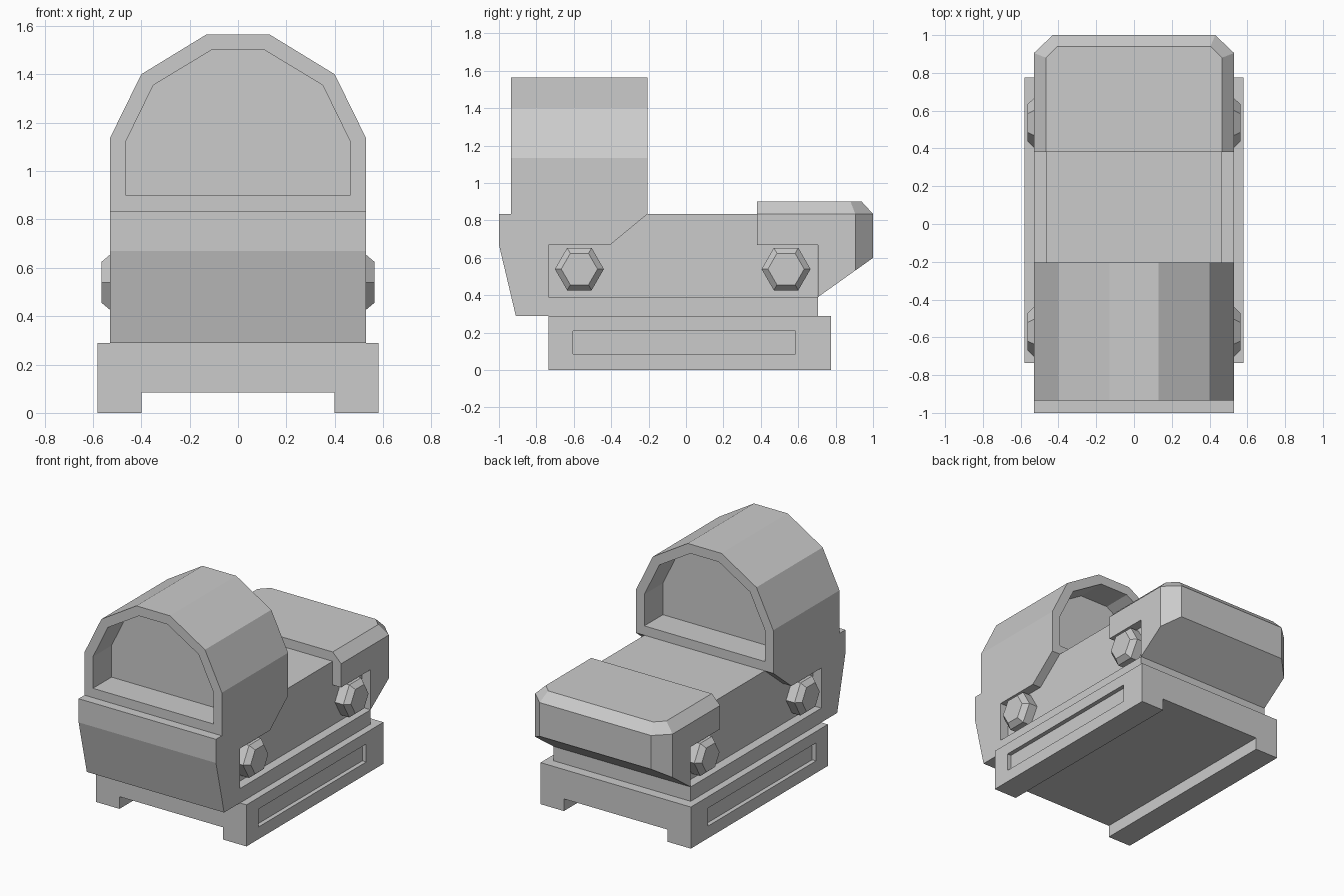
import bpy
import bmesh
from math import cos, sin, pi

cube = bpy.data.objects.get("Cube")
if cube:
    bpy.data.objects.remove(cube, do_unlink=True)

grey = bpy.data.materials.new("plain_grey")
grey.use_nodes = True
colour = (0.6, 0.6, 0.6, 1)
grey.diffuse_color = colour
grey.node_tree.nodes["Principled BSDF"].inputs["Base Color"].default_value = colour


def loft(name, rings):
    """Solid from matching rings of points, capped at both ends."""
    bm = bmesh.new()
    loops = [[bm.verts.new(p) for p in ring] for ring in rings]
    for a, b in zip(loops, loops[1:]):
        for i in range(len(a)):
            j = (i + 1) % len(a)
            bm.faces.new((a[i], a[j], b[j], b[i]))
    bm.faces.new(loops[0])
    bm.faces.new(loops[-1])
    bmesh.ops.recalc_face_normals(bm, faces=bm.faces)
    mesh = bpy.data.meshes.new(name)
    bm.to_mesh(mesh)
    bm.free()
    mesh.materials.append(grey)
    obj = bpy.data.objects.new(name, mesh)
    bpy.context.collection.objects.link(obj)
    return obj


def along_x(pts, x):
    return [(x, y, z) for y, z in pts]


def along_y(pts, y):
    return [(x, y, z) for x, z in pts]


def along_z(pts, z):
    return [(x, y, z) for x, y in pts]


def mirrored(half):
    """Close a right-hand outline with its mirror image."""
    return half + [(-u, v) for u, v in reversed(half)]


def rect(a0, a1, b0, b1):
    return [(a0, b0), (a1, b0), (a1, b1), (a0, b1)]


def cut(obj, cutter):
    mod = obj.modifiers.new("cut", "BOOLEAN")
    mod.operation = "DIFFERENCE"
    mod.solver = "EXACT"
    mod.object = cutter
    bpy.context.view_layer.objects.active = obj
    bpy.ops.object.modifier_apply(modifier=mod.name)
    bpy.data.objects.remove(cutter, do_unlink=True)


# Mounting rail with an open channel below and a slot in each side
rail_outline = mirrored([(0.4, 0.085), (0.4, 0), (0.58, 0), (0.58, 0.29)])
rail = loft("mounting_rail", [along_y(rail_outline, y) for y in (-0.735, 0.775)])
slot = rect(-0.605, 0.585, 0.085, 0.21)
for side in (-1, 1):
    cut(rail, loft("slot_cutter", [along_x(slot, side * x) for x in (0.55, 0.7)]))

# Full-width frame: front block and low plinth
frame = [(-1, 0.835), (-1, 0.67), (-0.91, 0.29), (0.705, 0.29), (0.705, 0.39),
         (-0.735, 0.39), (-0.735, 0.67), (-0.405, 0.67), (-0.205, 0.835)]
loft("body_frame", [along_x(frame, x) for x in (-0.53, 0.53)])

# Narrower core between the side recesses
core = rect(-0.8, 0.704, 0.32, 0.835)
loft("body_core", [along_x(core, x) for x in (-0.465, 0.465)])

# Rear block, chamfered above and notched below
block_plan = mirrored([(0.53, 0.38), (0.53, 0.905), (0.43, 1.0)])
block_top = mirrored([(0.465, 0.38), (0.465, 0.88), (0.405, 0.94)])
block = loft("rear_block", [along_z(block_plan, 0.3), along_z(block_plan, 0.835),
                            along_z(block_top, 0.9)])
notch = [(0.3, 0.2), (0.3, 0.67), (0.705, 0.67), (0.705, 0.39), (1.1, 0.671), (1.1, 0.2)]
cut(block, loft("notch_cutter", [along_x(notch, x) for x in (-0.7, 0.7)]))

# Hood with a recessed pane at each end
outer = mirrored([(0.53, 0.835), (0.53, 1.135), (0.4, 1.4), (0.13, 1.565)])
inner = mirrored([(0.465, 0.9), (0.465, 1.12), (0.35, 1.355), (0.11, 1.5)])
loft("hood", [along_y(inner, -0.73), along_y(inner, -0.935), along_y(outer, -0.935),
              along_y(outer, -0.205), along_y(inner, -0.205), along_y(inner, -0.41)])


# Chamfered hexagonal bolts
def hexagon(y, r):
    return [(y + r * cos(i * pi / 3), 0.54 + r * sin(i * pi / 3)) for i in range(6)]


for side, hand in ((1, "left"), (-1, "right")):
    for y, place in ((-0.57, "front"), (0.535, "rear")):
        loft(f"{place}_{hand}_bolt",
             [along_x(hexagon(y, r), side * x)
              for x, r in ((0.45, 0.131), (0.53, 0.131), (0.565, 0.097))])
